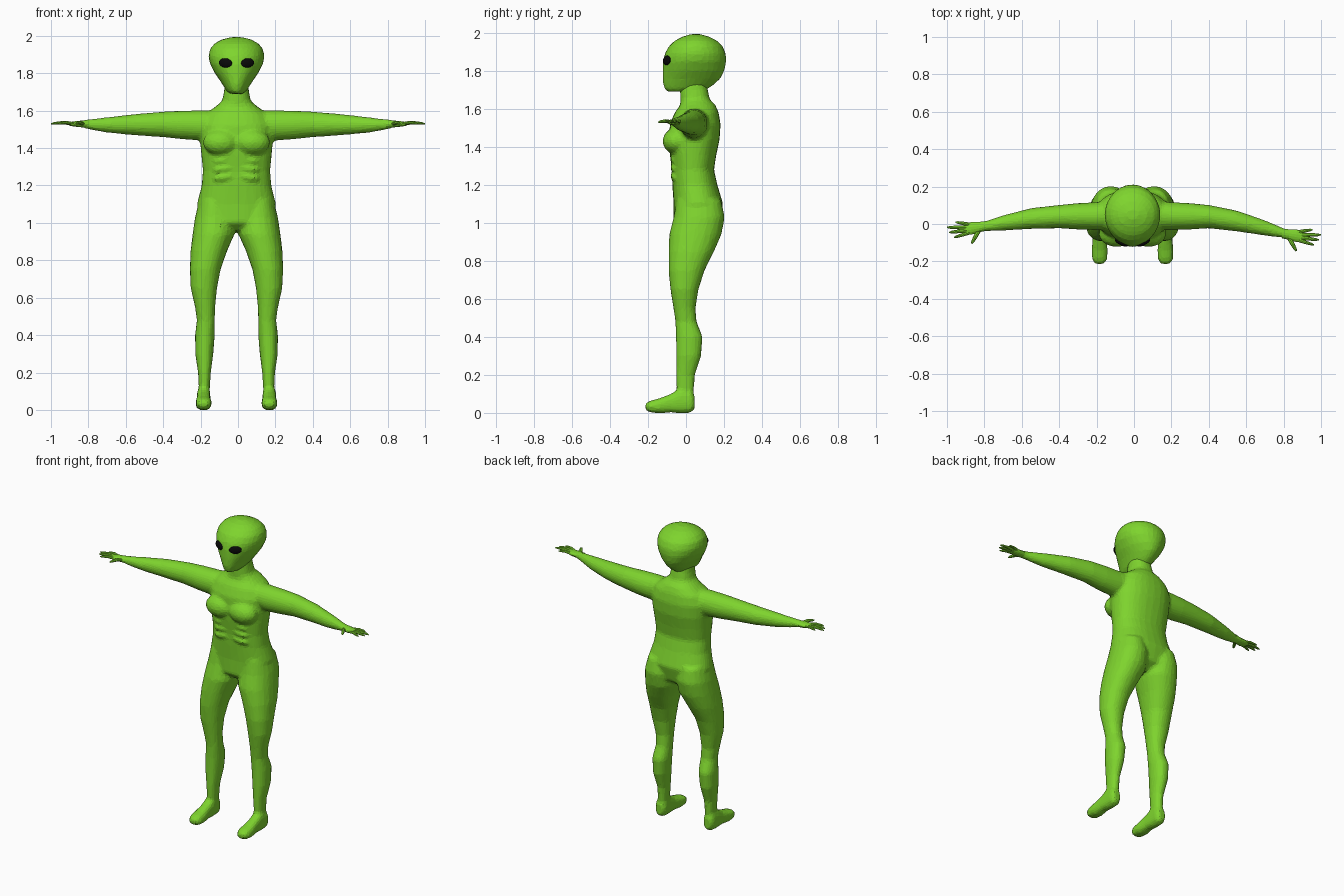
import bpy, bmesh, math
from mathutils import Vector, Matrix

if "Cube" in bpy.data.objects:
    bpy.data.objects.remove(bpy.data.objects["Cube"])

CX = -0.008  # the trunk sits slightly off centre


def material(name, rgb):
    m = bpy.data.materials.new(name)
    m.diffuse_color = (*rgb, 1)
    m.use_nodes = True
    m.node_tree.nodes["Principled BSDF"].inputs["Base Color"].default_value = m.diffuse_color
    return m


GREEN = material("green_skin", (0.21, 0.66, 0.027))
BLACK = material("black_eye", (0.003, 0.003, 0.003))


def loft(bm, rings, sides=20, n=2.0):
    """rings: (centre, half axis u, half axis v); superelliptic sections."""
    loops = []
    for c, u, v in rings:
        c, u, v = Vector(c), Vector(u), Vector(v)
        loop = []
        for i in range(sides):
            a = 2 * math.pi * i / sides
            ca, sa = math.cos(a), math.sin(a)
            p = math.copysign(abs(ca) ** (2 / n), ca)
            q = math.copysign(abs(sa) ** (2 / n), sa)
            loop.append(bm.verts.new(c + u * p + v * q))
        loops.append(loop)
    for a, b in zip(loops, loops[1:]):
        for i in range(sides):
            j = (i + 1) % sides
            bm.faces.new((a[i], a[j], b[j], b[i]))
    bm.faces.new(loops[0][::-1])
    bm.faces.new(loops[-1])


def upright(z, x0, x1, y0, y1):
    return ((x0 + x1) / 2, (y0 + y1) / 2, z), ((x1 - x0) / 2, 0, 0), (0, (y1 - y0) / 2, 0)


def ellipsoid(bm, c, r, yaw=0, roll=0):
    m = (Matrix.Translation(c) @ Matrix.Rotation(yaw, 4, 'Z')
         @ Matrix.Rotation(roll, 4, 'Y') @ Matrix.Diagonal((*r, 1)))
    bmesh.ops.create_uvsphere(bm, u_segments=20, v_segments=12, radius=1, matrix=m)


def finish(name, bm, mat):
    bmesh.ops.recalc_face_normals(bm, faces=bm.faces[:])
    me = bpy.data.meshes.new(name)
    bm.to_mesh(me)
    bm.free()
    me.materials.append(mat)
    ob = bpy.data.objects.new(name, me)
    bpy.context.collection.objects.link(ob)
    return ob


def blend(ob, voxel, smooth, ratio):
    """Fuse overlapping volumes into one skin, then thin it to flat facets."""
    r = ob.modifiers.new("fuse", 'REMESH')
    r.mode, r.voxel_size = 'VOXEL', voxel
    s = ob.modifiers.new("soften", 'SMOOTH')
    s.factor, s.iterations = 0.5, smooth
    d = ob.modifiers.new("facet", 'DECIMATE')
    d.ratio = ratio


# Torso and neck: z, half width, front y, back y
bm = bmesh.new()
TORSO = [(0.96, .07, -.02, .11), (1.0, .18, -.065, .17), (1.1, .212, -.065, .195),
         (1.2, .186, -.072, .165), (1.28, .18, -.075, .147), (1.36, .188, -.085, .16),
         (1.44, .195, -.09, .177), (1.52, .195, -.085, .182), (1.58, .17, -.06, .172),
         (1.62, .115, -.03, .155), (1.65, .077, -.03, .125), (1.70, .067, -.032, .115),
         (1.77, .06, -.02, .10)]
loft(bm, [upright(z, CX - w, CX + w, a, b) for z, w, a, b in TORSO], 28, 2.3)

# Legs: z, inner x, outer x, front y, back y
LEG = [(1.12, .03, .2, -.05, .185), (1.03, .008, .222, -.065, .204), (.94, .01, .235, -.088, .187),
       (.85, .05, .246, -.092, .148), (.75, .085, .25, -.092, .098), (.65, .104, .245, -.082, .066),
       (.55, .114, .222, -.066, .05), (.48, .116, .212, -.056, .056), (.4, .116, .222, -.053, .088),
       (.3, .124, .221, -.053, .08), (.2, .137, .206, -.053, .047), (.12, .142, .202, -.05, .042),
       (.03, .15, .2, -.03, .036)]
# Feet: y, half width, bottom z, top z
FOOT = [(.045, .024, .02, .09), (.025, .037, .0, .12), (-.03, .037, -.003, .13),
        (-.08, .037, .003, .10), (-.14, .043, -.003, .077), (-.19, .041, .003, .064),
        (-.214, .025, .015, .05)]
# Arms: x, front y, back y, bottom z, top z
ARM = [(.08, -.03, .13, 1.47, 1.60), (.2, -.033, .117, 1.44, 1.602), (.3, -.03, .112, 1.447, 1.60),
       (.4, -.023, .102, 1.458, 1.595), (.55, -.04, .072, 1.468, 1.582),
       (.7, -.062, .02, 1.482, 1.565), (.8, -.075, -.022, 1.50, 1.553), (.84, -.08, -.03, 1.512, 1.546)]


def arm_shift(s, x):
    # the left-hand arm in the front view is carried a little further back
    return max(0, (x - .4) / .45) * .04 if s < 0 else 0


for s in (-1, 1):
    loft(bm, [upright(z, CX + s * i, CX + s * o, a, b) for z, i, o, a, b in LEG], 20, 2.15)
    loft(bm, [((CX + s * .176, y, (a + b) / 2), (w, 0, 0), (0, 0, (b - a) / 2))
              for y, w, a, b in FOOT], 20, 2.5)
    loft(bm, [((s * x, (a + b) / 2 + arm_shift(s, x), (c + d) / 2), (0, (b - a) / 2, 0),
               (0, 0, (d - c) / 2)) for x, a, b, c, d in ARM])
    # Chest and stomach muscles
    ellipsoid(bm, (CX + s * .085, -.055, 1.43), (.095, .068, .068))
    for z in (1.335, 1.29, 1.245):
        ellipsoid(bm, (CX + s * .06, -.055, z), (.065, .028, .02), roll=s * .15)
blend(finish("body", bm, GREEN), 0.011, 5, 0.16)

# Head: z, half width, front y, back y
HEAD = [(1.69, .035, -.095, .07), (1.705, .053, -.114, .115), (1.73, .069, -.121, .15),
        (1.76, .088, -.123, .182), (1.80, .116, -.123, .202), (1.85, .142, -.121, .212),
        (1.89, .15, -.112, .21), (1.93, .142, -.09, .193), (1.96, .117, -.058, .162),
        (1.98, .08, -.018, .122), (1.993, .03, .025, .075)]
bm = bmesh.new()
loft(bm, [upright(z, CX - w, CX + w, a, b) for z, w, a, b in HEAD], 28)
blend(finish("head", bm, GREEN), 0.012, 3, 0.2)

# Eyes: dark almonds set into the face
for side, s in (("left", -1), ("right", 1)):
    bm = bmesh.new()
    ellipsoid(bm, (CX + s * .059, -.1, 1.855), (.039, .014, .025), yaw=s * .45, roll=-s * .12)
    finish(side + "_eye", bm, BLACK)

# Hands: palm, four fingers and a thumb; base and tip given as (x, y)
FINGERS = [((.875, -.043), (.955, -.03), .010), ((.885, -.058), (.999, -.058), .011),
           ((.885, -.073), (.988, -.085), .011), ((.875, -.085), (.962, -.112), .010),
           ((.83, -.075), (.868, -.145), .012)]
PALM = [(.79, -.05, .026, .025), (.83, -.057, .028, .019), (.87, -.063, .034, .015),
        (.90, -.067, .026, .010)]
for side, s in (("left", -1), ("right", 1)):
    bm = bmesh.new()
    dy = arm_shift(s, .85)
    loft(bm, [((s * x, y + dy, 1.529), (0, ry, 0), (0, 0, rz)) for x, y, ry, rz in PALM], 14)
    for (x0, y0), (x1, y1), r in FINGERS:
        a, b = Vector((s * x0, y0 + dy, 1.53)), Vector((s * x1, y1 + dy, 1.53))
        across = (b - a).normalized().cross(Vector((0, 0, 1)))
        loft(bm, [(a.lerp(b, t) + Vector((0, 0, .006 * math.sin(t * math.pi))),
                   across * r * k, (0, 0, r * k * .85))
                  for t, k in ((0, 1), (.45, .95), (.85, .7), (1, .3))], 8)
    finish(side + "_hand", bm, GREEN)
